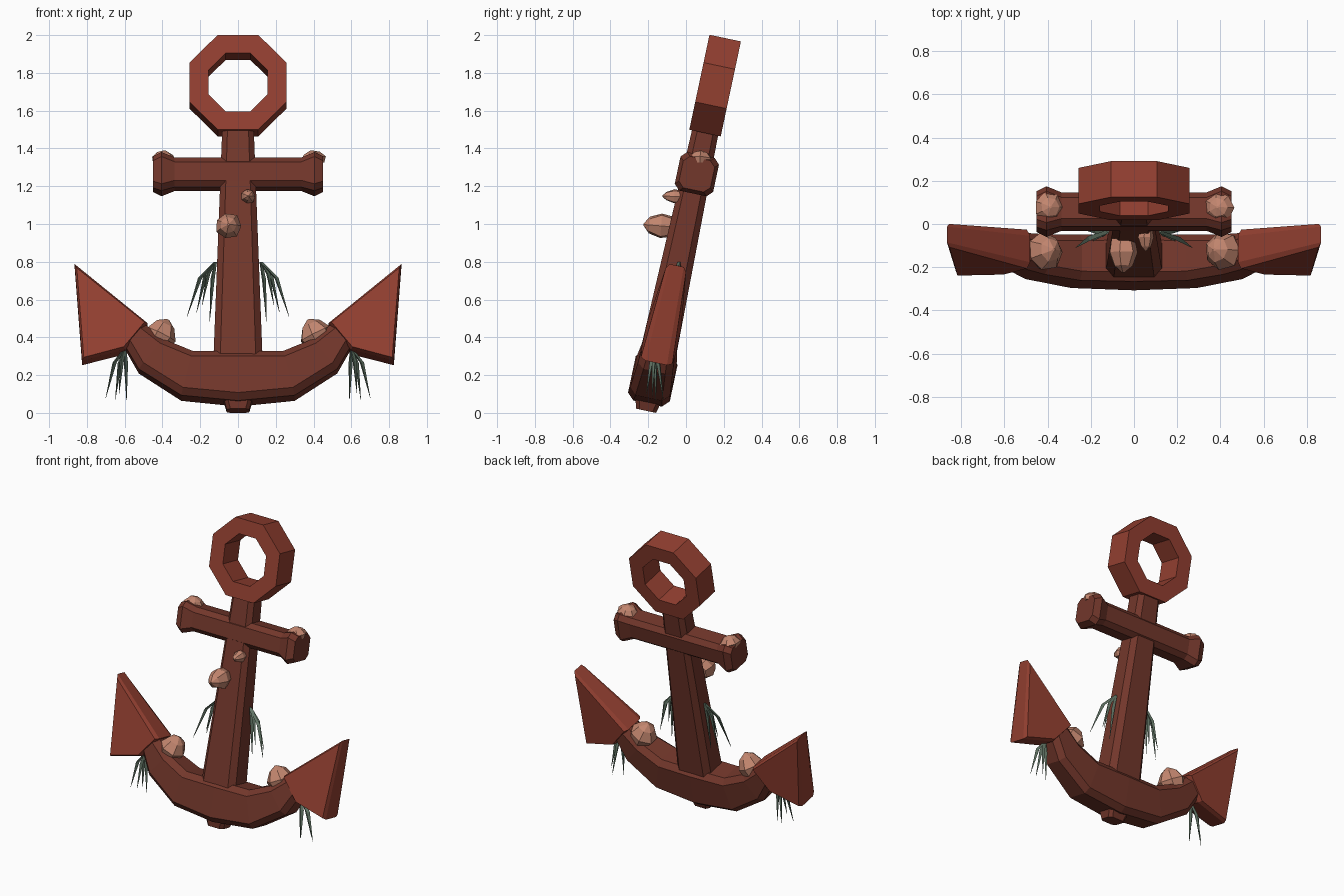
import bpy, bmesh, random
from math import radians, pi, sin, cos
from mathutils import Vector, Matrix

if "Cube" in bpy.data.objects:
    bpy.data.objects.remove(bpy.data.objects["Cube"])

random.seed(4)
# The anchor is modelled upright, then leaned back
LEAN = Matrix.Translation((0, -0.21, 0.02)) @ Matrix.Rotation(radians(-12), 4, 'X')
FLAT = Matrix.Identity(4)


def material(name, rgb):
    m = bpy.data.materials.new(name)
    m.diffuse_color = (*rgb, 1)
    m.use_nodes = True
    m.node_tree.nodes["Principled BSDF"].inputs["Base Color"].default_value = m.diffuse_color
    return m


RUST = material("rust", (0.29, 0.05, 0.03))
BROWN = material("dark_rust", (0.17, 0.038, 0.024))
SHELL = material("shell", (0.55, 0.24, 0.16))
WEED = material("weed", (0.13, 0.19, 0.14))


def add_loft(bm, rings, closed=False):
    vs = [[bm.verts.new(p) for p in r] for r in rings]
    n = len(vs[0])
    for i in range(len(vs) if closed else len(vs) - 1):
        a, b = vs[i], vs[(i + 1) % len(vs)]
        for j in range(n):
            k = (j + 1) % n
            bm.faces.new((a[j], a[k], b[k], b[j]))
    if not closed:
        bm.faces.new(vs[0])
        bm.faces.new(vs[-1])


def finish(name, bm, mat, matrix=LEAN):
    bmesh.ops.recalc_face_normals(bm, faces=bm.faces)
    bm.transform(matrix)
    me = bpy.data.meshes.new(name)
    bm.to_mesh(me)
    bm.free()
    me.materials.append(mat)
    ob = bpy.data.objects.new(name, me)
    bpy.context.collection.objects.link(ob)


def loft(name, rings, mat, closed=False):
    bm = bmesh.new()
    add_loft(bm, rings, closed)
    finish(name, bm, mat)


def rect(a, b, c):
    """Chamfered rectangle with half sizes a, b and chamfer c."""
    return [(a - c, b), (a, b - c), (a, c - b), (a - c, -b),
            (c - a, -b), (-a, c - b), (-a, b - c), (c - a, b)]


# Octagonal ring
rings = []
for i in range(8):
    t = pi / 8 + i * pi / 4
    rings.append([(r / cos(pi / 8) * cos(t), v, 1.751 + r / cos(pi / 8) * sin(t))
                  for r, v in ((0.257, -0.085), (0.257, 0.085), (0.157, 0.085), (0.157, -0.085))])
loft("ring", rings, RUST, closed=True)

# Tapered shank and the crown nub beneath it
loft("shank", [[(x, y, w) for x, y in rect(a, b, c)] for w, a, b, c in
               ((0.1, 0.136, 0.1, 0.037), (1.52, 0.083, 0.07, 0.028))], BROWN)
loft("crown_nub", [[(x, y, w) for x, y in rect(a, b, 0.02)] for w, a, b in
                   ((-0.009, 0.06, 0.055), (0.08, 0.085, 0.075))], BROWN)

# Stock with flared ends
loft("stock", [[(x, y + 0.003, w + 1.272) for y, w in rect(h, h, 0.03)] for x, h in
               ((-0.45, 0.085), (-0.405, 0.104), (-0.335, 0.08),
                (0.335, 0.08), (0.405, 0.104), (0.45, 0.085))], BROWN)

# Curved arms: inner point, outer point, half depth
half = [((0, 0.30), (0, 0.03), 0.113), ((0.24, 0.30), (0.30, 0.06), 0.108),
        ((0.39, 0.365), (0.525, 0.205), 0.095), ((0.50, 0.455), (0.605, 0.345), 0.083)]
stations = [((-i[0], i[1]), (-o[0], o[1]), d) for i, o, d in reversed(half[1:])] + half
rings = []
for i, o, d in stations:
    i, o = Vector(i), Vector(o)
    mid, e = (i + o) / 2, (o - i).normalized()
    rings.append([(mid.x + e.x * s, y, mid.y + e.y * s)
                  for s, y in rect((o - i).length / 2, d, 0.036)])
loft("arms", rings, BROWN)

# Flukes: outline points with half thickness
outline = [(0.865, 0.777, 0.055), (0.825, 0.25, 0.085), (0.598, 0.31, 0.092), (0.48, 0.453, 0.092)]
cx, cw = 0.70, 0.43
for s, side in ((-1, "left"), (1, "right")):
    loft(side + "_fluke",
         [[(s * (cx + (x - cx) * k), f * h, cw + (w - cw) * k) for x, w, h in outline]
          for k, f in ((0.93, -1), (1, -0.68), (1, 0.68), (0.93, 1))], RUST)


def barnacle(name, base, direction, r, h):
    """Faceted shell with a blunt point, placed in world space."""
    bm = bmesh.new()
    rings = []
    for k, z in ((0.8, 0), (1, 0.4), (0.62, 0.8), (0.08, 1)):
        rings.append([(r * k * cos(j * 2 * pi / 7) * random.uniform(0.93, 1.07),
                       r * k * sin(j * 2 * pi / 7) * random.uniform(0.93, 1.07), h * z)
                      for j in range(7)])
    add_loft(bm, rings)
    rot = Vector(direction).to_track_quat('Z', 'Y').to_matrix().to_4x4()
    finish(name, bm, SHELL, Matrix.Translation(base) @ rot)


barnacle("shank_barnacle_large", (-0.05, -0.07, 0.985), (0, -1, 0.08), 0.07, 0.155)
barnacle("shank_barnacle_small", (0.055, -0.02, 1.145), (0, -1, 0.03), 0.038, 0.105)


def weed(name, root, tips):
    """Tuft of thin drooping blades, placed in world space."""
    bm = bmesh.new()
    root = Vector(root)
    for t in tips:
        t = Vector(t)
        bow = Vector(((t.x - root.x) * 0.15, 0, 0.03))
        rings = []
        for f, r in ((0, 0.009), (0.4, 0.013), (1, 0.001)):
            c = root.lerp(t, f) + (bow if f == 0.4 else Vector())
            rings.append([c + Vector((r * cos(a), r * sin(a), 0)) for a in (0.3, 2.4, 4.5)])
        add_loft(bm, rings)
    finish(name, bm, WEED, FLAT)


# Growth on both sides
for s, side in ((-1, "left"), (1, "right")):
    barnacle(side + "_stock_barnacle", (s * 0.40, 0.075, 1.315), (-s * 0.2, 0.05, 1), 0.07, 0.075)
    barnacle(side + "_arm_barnacle", (s * 0.435, -0.13, 0.365), (-s * 0.42, 0.08, 0.85), 0.088, 0.145)
    weed(side + "_shank_weed", (s * 0.12, -0.035, 0.80),
         [(s * 0.27, -0.11, 0.51), (s * 0.22, -0.03, 0.53),
          (s * 0.19, -0.08, 0.57), (s * 0.15, -0.06, 0.485)])
    weed(side + "_fluke_weed", (s * 0.60, -0.16, 0.34),
         [(s * 0.70, -0.18, 0.08), (s * 0.65, -0.12, 0.07),
          (s * 0.63, -0.21, 0.10), (s * 0.59, -0.16, 0.065)])
